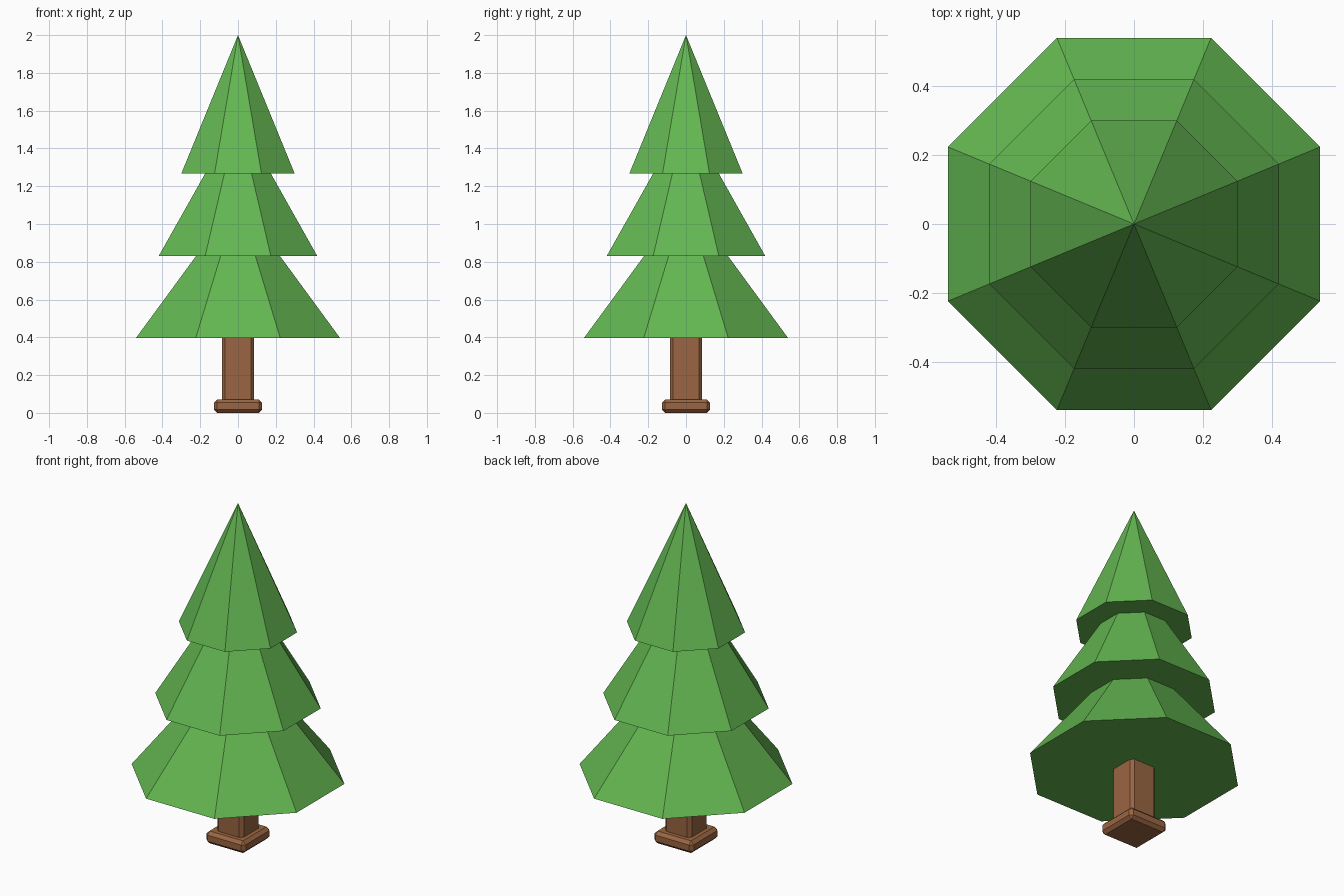
import bpy
import bmesh
from math import pi, cos
from mathutils import Matrix

cube = bpy.data.objects.get("Cube")
if cube:
    bpy.data.objects.remove(cube, do_unlink=True)


def make_material(name, rgb):
    mat = bpy.data.materials.new(name)
    mat.use_nodes = True
    mat.diffuse_color = (*rgb, 1)
    mat.node_tree.nodes["Principled BSDF"].inputs["Base Color"].default_value = (*rgb, 1)
    return mat


def add_object(name, bm, mat):
    bmesh.ops.recalc_face_normals(bm, faces=bm.faces)
    mesh = bpy.data.meshes.new(name)
    bm.to_mesh(mesh)
    bm.free()
    mesh.materials.append(mat)
    obj = bpy.data.objects.new(name, mesh)
    bpy.context.collection.objects.link(obj)
    return obj


def foliage_tier(name, z0, z1, r0, r1, mat):
    """Eight-sided tier; radii are measured to the middle of the flat sides."""
    bm = bmesh.new()
    k = 1 / cos(pi / 8)
    turn = Matrix.Translation((0, 0, (z0 + z1) / 2)) @ Matrix.Rotation(pi / 8, 4, "Z")
    bmesh.ops.create_cone(bm, cap_ends=True, segments=8, radius1=r0 * k,
                          radius2=r1 * k, depth=z1 - z0, matrix=turn)
    bmesh.ops.remove_doubles(bm, verts=bm.verts, dist=0.0001)
    return add_object(name, bm, mat)


def chamfered_block(name, half, z0, z1, chamfer, mat):
    bm = bmesh.new()
    size = Matrix.Diagonal((2 * half, 2 * half, z1 - z0, 1))
    bmesh.ops.create_cube(bm, size=1, matrix=Matrix.Translation((0, 0, (z0 + z1) / 2)) @ size)
    bmesh.ops.bevel(bm, geom=bm.edges[:], offset=chamfer, segments=1,
                    affect="EDGES", profile=0.5)
    return add_object(name, bm, mat)


green = make_material("leaf green", (0.125, 0.47, 0.083))
brown = make_material("bark brown", (0.32, 0.13, 0.054))

# Foliage, with each tier ending just inside the one above
foliage_tier("lower_foliage", 0.397, 0.85, 0.54, 0.208, green)
foliage_tier("middle_foliage", 0.83, 1.285, 0.42, 0.164, green)
foliage_tier("upper_foliage", 1.267, 2.0, 0.30, 0.0, green)

# Trunk and its square foot
chamfered_block("trunk", 0.086, 0.04, 0.44, 0.018, brown)
chamfered_block("trunk_foot", 0.128, 0.0, 0.072, 0.018, brown)
